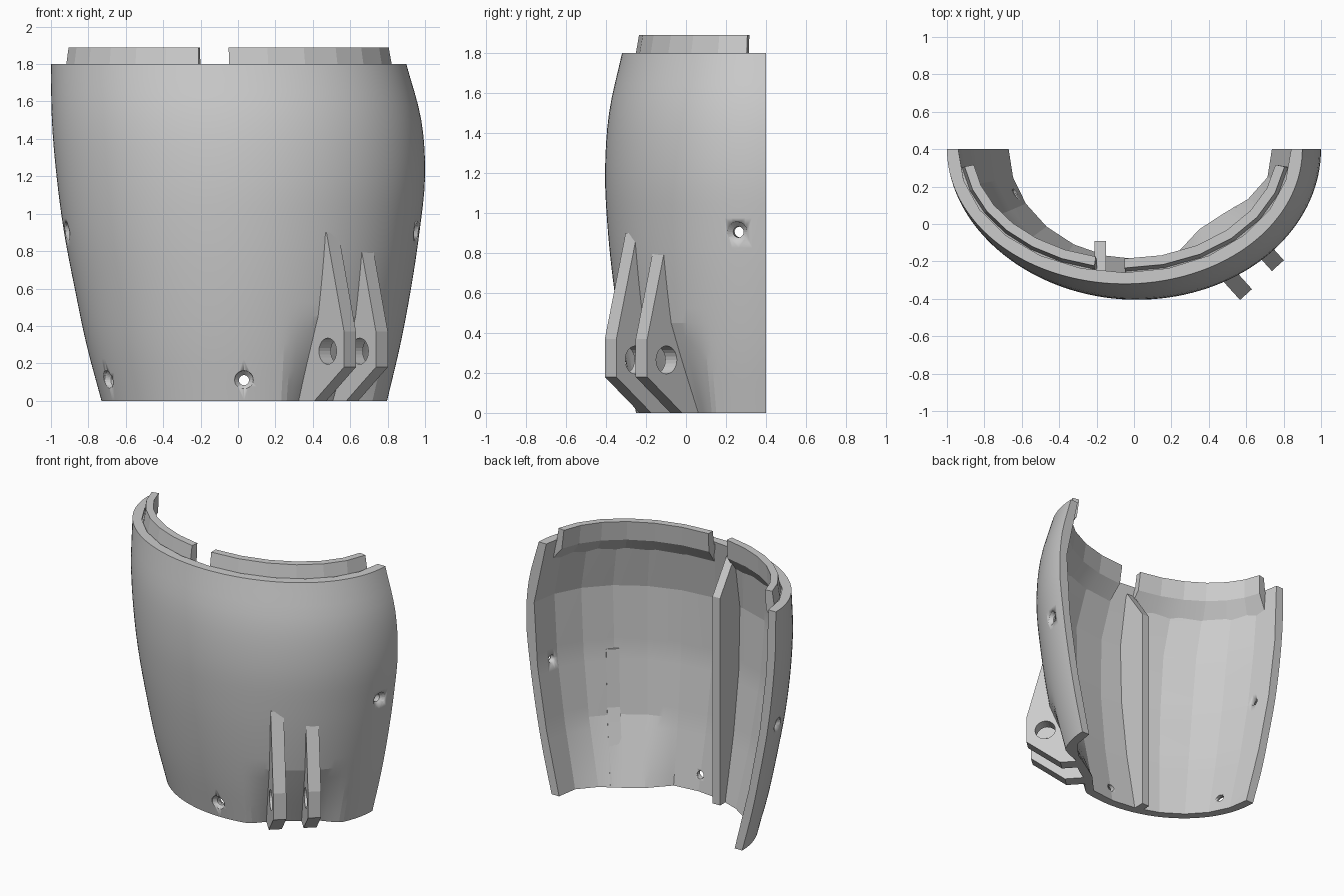
import bpy, bmesh
from math import sin, cos, pi, radians, floor
from mathutils import Vector, Matrix

if "Cube" in bpy.data.objects:
    bpy.data.objects.remove(bpy.data.objects["Cube"])

# Outline of the shell at heights 0, 0.3 ... 1.8
LEFT = [.73, .81, .873, .93, .97, .995, 1.0]
RIGHT = [.797, .868, .925, .97, 1.0, .98, .90]
DEPTH = [.65, .71, .757, .79, .805, .785, .72]
TOP = 1.8
WALL = .06


def curve(vals, z):
    t = min(max(z / .3, 0), 6)
    i = min(int(t), 5)
    u = t - i
    p1, p2 = vals[i], vals[i + 1]
    p0 = vals[i - 1] if i else 2 * p1 - p2
    p3 = vals[i + 2] if i < 5 else 2 * p2 - p1
    return p1 + .5 * u * (p2 - p0 + u * (2 * p0 - 5 * p1 + 4 * p2 - p3 + u * (3 * (p1 - p2) + p3 - p0)))


def normal(phi, z):
    a = (curve(LEFT, z) + curve(RIGHT, z)) / 2
    return Vector((-cos(phi) / a, -sin(phi) / curve(DEPTH, z), 0)).normalized()


def surface(phi, z, inset=0.0):
    """Half-ellipse section; phi runs from the left end to the right end."""
    l, r = curve(LEFT, z), curve(RIGHT, z)
    p = Vector(((r - l) / 2 - (l + r) / 2 * cos(phi), .4 - curve(DEPTH, z) * sin(phi), z))
    # scooped dent under the lugs
    k = max(0, 1 - abs(phi - radians(131)) / radians(25))
    dent = .09 * min(1, 2 * k) * max(0, 1 - z / .45)
    return p - normal(phi, z) * (inset + dent)


def inner(phi, z, cols=12, rows=4):
    """Coarsely faceted inside wall, sampled on the fine grid."""
    s, t = phi / pi * cols, z / TOP * rows
    i, j = min(floor(s + 1e-6), cols - 1), min(floor(t + 1e-6), rows - 1)
    u, v = s - i, t - j
    q = lambda m, n: surface(m * pi / cols, n * TOP / rows, WALL)
    p = q(i, j).lerp(q(i + 1, j), u).lerp(q(i, j + 1).lerp(q(i + 1, j + 1), u), v)
    p.z = z
    return p


def finish(name, bm, angle=9):
    bmesh.ops.recalc_face_normals(bm, faces=bm.faces)
    me = bpy.data.meshes.new(name)
    bm.to_mesh(me)
    bm.free()
    ob = bpy.data.objects.new(name, me)
    bpy.context.collection.objects.link(ob)
    activate(ob)
    bpy.ops.object.shade_smooth_by_angle(angle=radians(angle))
    return ob


def activate(ob):
    bpy.ops.object.select_all(action='DESELECT')
    ob.select_set(True)
    bpy.context.view_layer.objects.active = ob


def loft(name, loops, angle=9):
    """Solid through a row of closed loops, capped at both ends."""
    bm = bmesh.new()
    rings = [[bm.verts.new(p) for p in lp] for lp in loops]
    n = len(rings[0])
    for a, b in zip(rings, rings[1:]):
        for i in range(n):
            bm.faces.new((a[i], a[(i + 1) % n], b[(i + 1) % n], b[i]))
    bm.faces.new(rings[0])
    bm.faces.new(rings[-1][::-1])
    return finish(name, bm, angle)


def cut(ob, start, direction, steps):
    """Cut a round stepped hole; steps are (distance, radius) pairs."""
    d = Vector(direction).normalized()
    rot = d.to_track_quat('Z', 'Y')
    loops = [[Vector(start) + rot @ Vector((r * cos(i * pi / 12), r * sin(i * pi / 12), h))
              for i in range(24)] for h, r in steps]
    cutter = loft("hole_cutter", loops)
    cutter.hide_render = True
    mod = ob.modifiers.new("hole", 'BOOLEAN')
    mod.operation, mod.solver, mod.object = 'DIFFERENCE', 'EXACT', cutter
    activate(ob)
    bpy.ops.object.modifier_apply(modifier=mod.name)
    bpy.data.objects.remove(cutter)


# Curved half shell
ROWS, COLS = 24, 72
zs = [TOP * j / ROWS for j in range(ROWS + 1)]
shell = loft("shell", [[surface(i * pi / COLS, z) for z in zs] +
                       [inner(i * pi / COLS, z) for z in reversed(zs)] for i in range(COLS + 1)])

# Countersunk screw holes: two low at the front, one on each side
for deg, z in ((90, .11), (23.5, .11), (10.5, .905), (169.5, .905)):
    phi = radians(deg)
    n = normal(phi, z)
    cut(shell, surface(phi, z), -n, [(-.02, .052), (.005, .05), (.03, .027), (.14, .027)])

# Raised lip in two lengths with a gap between
lip_profile = [(.04, 1.78), (.07, 1.785), (.085, 1.89), (.135, 1.89), (.13, 1.75), (.045, 1.6)]
for side, a, b in (("left", 8.8, 79.5), ("right", 90, 171.2)):
    phis = [radians(a + (b - a) * i / 6) for i in range(7)]
    loft("lip_" + side, [[surface(p, z, d) for d, z in lip_profile] for p in phis])

# Upright rib on the inside wall
rib = [(-.09, 0), (-.09, 1.5), (-.25, 1.73), (-.29, 1.68), (-.345, 1.2), (-.30, .6), (-.20, 0)]
loft("inner_rib", [[(x, y, z) for y, z in rib] for x in (-.21, -.15)])

# Pair of hinge lugs with pin holes
out = Vector((.67, -.74, 0)).normalized()
along = Vector((-out.y, out.x, 0))
mid = Vector((.684, -.30, 0))
up = Vector((0, 0, 1))
lug = [(0, .18), (0, .37), (-.14, .9), (-.17, .9), (-.22, .5), (-.30, .25), (-.39, 0), (-.235, 0)]
for name, off in (("lug_front", -.115), ("lug_side", .115)):
    c = mid + along * off
    ob = loft(name, [[c + along * w + out * r + up * z for r, z in lug] for w in (-.043, .043)])
    cut(ob, c + out * -.13 + up * .265, along, [(-.1, .07), (.1, .07)])
